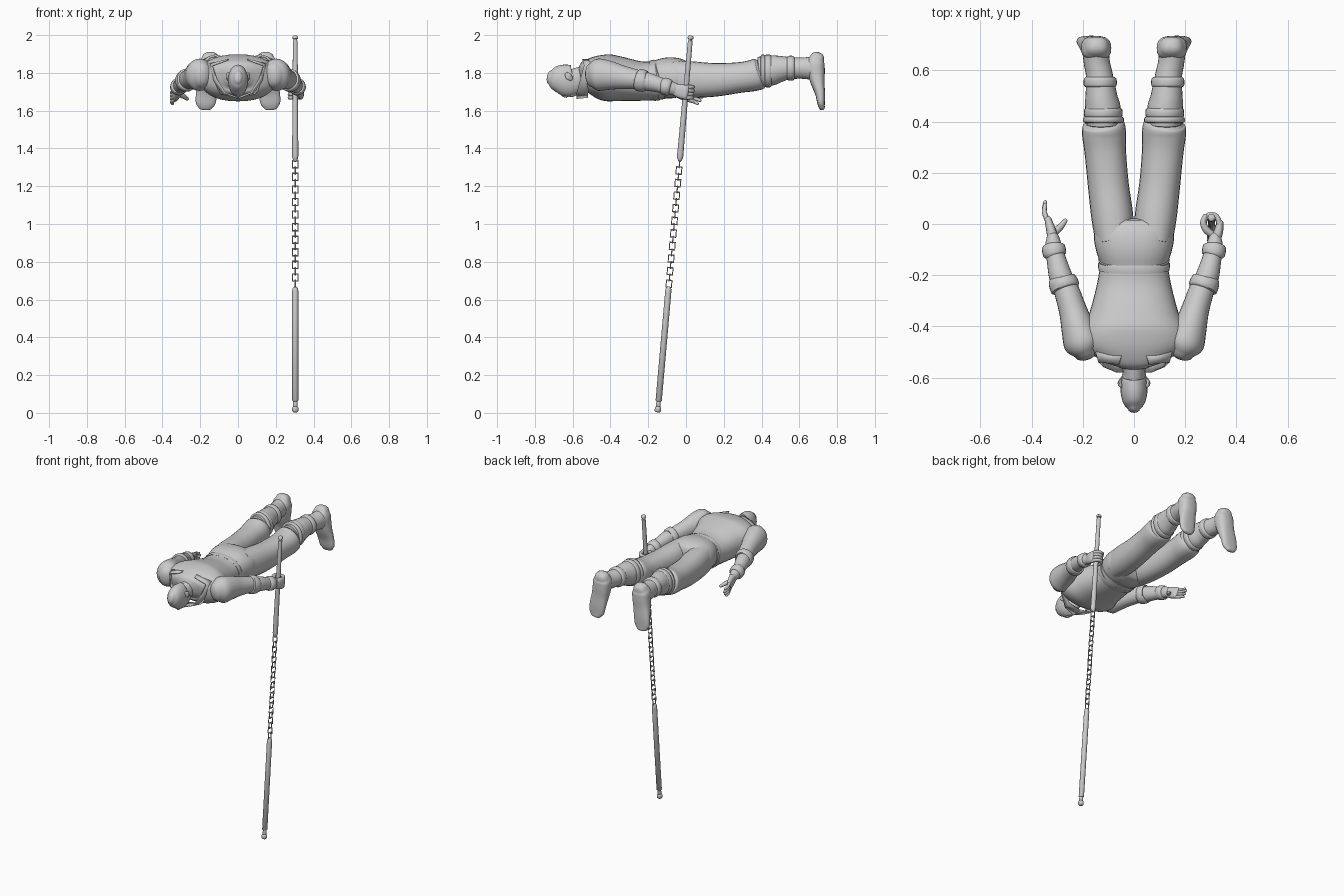
import bpy, bmesh, math
from mathutils import Vector, Matrix

grey = bpy.data.materials.new("plain grey")
grey.diffuse_color = (0.6, 0.6, 0.6, 1)


def finish(ob, mirror=False, angle=50):
    ob.data.materials.append(grey)
    if mirror:
        ob.modifiers.new("mirror", 'MIRROR')
    bpy.ops.object.select_all(action='DESELECT')
    bpy.context.view_layer.objects.active = ob
    ob.select_set(True)
    bpy.ops.object.shade_smooth_by_angle(angle=math.radians(angle))
    return ob


def mesh_object(name, bm):
    bmesh.ops.recalc_face_normals(bm, faces=bm.faces)
    me = bpy.data.meshes.new(name)
    bm.to_mesh(me)
    bm.free()
    ob = bpy.data.objects.new(name, me)
    bpy.context.collection.objects.link(ob)
    return ob


def smooth_path(pts, steps):
    """Catmull-Rom through (x, y, z, half width, half height) stations."""
    p = [Vector(q) for q in pts]
    p = [p[0] * 2 - p[1]] + p + [p[-1] * 2 - p[-2]]
    out = []
    for a, b, c, d in zip(p, p[1:], p[2:], p[3:]):
        for k in range(steps):
            t = k / steps
            out.append((b * 2 + (c - a) * t + (a * 2 - b * 5 + c * 4 - d) * t * t
                        + (b * 3 - a - c * 3 + d) * t ** 3) * 0.5)
    return out + [p[-2]]


def loft(name, pts, ref=(0, 0, 1), seg=24, power=2.0, steps=4, dome=0.6, mirror=False):
    """Skin of super-elliptical rings along a path, with domed ends."""
    st = smooth_path(pts, steps) if steps > 1 else [Vector(q) for q in pts]
    pos = [q.to_3d() if len(q) == 3 else Vector(q[:3]) for q in st]
    rings = []
    for i, q in enumerate(st):
        t = (pos[min(i + 1, len(st) - 1)] - pos[max(i - 1, 0)]).normalized()
        side = t.cross(Vector(ref)).normalized()
        rings.append((pos[i], side, side.cross(t), t, q[3], q[4]))

    def cap(ring, sign):
        c, s, u, t, a, b = ring
        r = min(a, b) * dome
        return [(c + t * sign * r * math.sin(w), s, u, t, a * math.cos(w), b * math.cos(w))
                for w in (0.5, 1.0, 1.4)]
    if dome:
        rings = cap(rings[0], -1)[::-1] + rings + cap(rings[-1], 1)
    bm = bmesh.new()
    loops = []
    for c, s, u, t, a, b in rings:
        loop = []
        for k in range(seg):
            w = 2 * math.pi * k / seg
            cw, sw = math.cos(w), math.sin(w)
            x = math.copysign(abs(cw) ** (2 / power), cw)
            y = math.copysign(abs(sw) ** (2 / power), sw)
            loop.append(bm.verts.new(c + s * a * x + u * b * y))
        loops.append(loop)
    for l0, l1 in zip(loops, loops[1:]):
        for k in range(seg):
            bm.faces.new((l0[k], l0[k - 1], l1[k - 1], l1[k]))
    bm.faces.new(loops[0])
    bm.faces.new(loops[-1])
    return finish(mesh_object(name, bm), mirror)


# Torso, lying face down with the head toward -y
loft("jacket", [(0, -.55, 1.78, .07, .06), (0, -.525, 1.785, .14, .085), (0, -.48, 1.783, .2, .108),
                (0, -.42, 1.775, .205, .124), (0, -.35, 1.768, .175, .118), (0, -.25, 1.757, .148, .105),
                (0, -.17, 1.758, .134, .103), (0, -.14, 1.765, .14, .108)],
     seg=32, power=2.3, dome=.2)
loft("belt", [(0, -.185, 1.758, .133, .1), (0, -.18, 1.758, .139, .107), (0, -.155, 1.762, .141, .109),
              (0, -.15, 1.762, .133, .1)], seg=32, power=2.3, steps=1, dome=0)
loft("hips", [(0, -.16, 1.765, .13, .1), (0, -.1, 1.773, .149, .108), (0, -.05, 1.773, .157, .106),
              (0, -.01, 1.768, .15, .095)], seg=32, power=2.3, dome=.3)

# Legs with knee and ankle bands
loft("trouser_leg", [(.075, -.07, 1.772, .075, .095), (.085, .03, 1.765, .082, .096), (.1, .15, 1.763, .08, .089),
                     (.112, .28, 1.775, .081, .081), (.117, .35, 1.785, .086, .083),
                     (.118, .385, 1.795, .083, .083), (.12, .40, 1.80, .07, .072)], power=2.2, dome=.2, mirror=True)
loft("shin", [(.12, .39, 1.805, .065, .08), (.122, .45, 1.813, .07, .08), (.127, .49, 1.82, .064, .072),
              (.131, .54, 1.825, .057, .06), (.137, .59, 1.825, .052, .056), (.145, .63, 1.825, .051, .057),
              (.15, .68, 1.825, .052, .064), (.15, .715, 1.825, .05, .064)], dome=.1, mirror=True)


def band(name, x, y0, y1, z, rx, rz):
    m = .2 * (y1 - y0)
    loft(name, [(x, y0, z, rx * .86, rz * .86), (x, y0 + m / 2, z, rx * .97, rz * .97), (x, y0 + 2 * m, z, rx, rz),
                (x, y1 - m, z, rx * .98, rz * .98), (x, y1, z, rx * .86, rz * .86)], steps=2, dome=0, mirror=True)


band("knee_strap", .119, .395, .42, 1.807, .08, .09)
band("knee_band", .12, .415, .455, 1.81, .076, .087)
band("ankle_band", .132, .535, .575, 1.825, .065, .066)
# Foot, heel at the top and toes pointing down
loft("foot", [(.145, .695, 1.88, .045, .038), (.147, .687, 1.85, .058, .047), (.15, .69, 1.80, .058, .045),
              (.157, .697, 1.75, .056, .037), (.166, .71, 1.69, .056, .026), (.172, .715, 1.64, .052, .02),
              (.174, .72, 1.615, .036, .015)], ref=(0, 1, 0), power=2.6, dome=.8, mirror=True)

# Head, face downward
loft("head", [(0, -.722, 1.777, .024, .036), (0, -.70, 1.773, .042, .06), (0, -.66, 1.767, .052, .078),
              (0, -.62, 1.758, .052, .085), (0, -.59, 1.76, .047, .074), (0, -.57, 1.772, .044, .057),
              (0, -.53, 1.78, .06, .06)], dome=.6)
loft("nose", [(0, -.665, 1.692, .006, .006), (0, -.645, 1.681, .009, .01), (0, -.632, 1.677, .011, .009)],
     seg=12)
loft("chin", [(0, -.608, 1.685, .022, .014), (0, -.59, 1.69, .018, .013)], seg=16, steps=1, dome=1)
loft("ear", [(.05, -.635, 1.795, .006, .012), (.056, -.622, 1.782, .008, .018), (.05, -.606, 1.765, .006, .011)],
     seg=12, mirror=True)

# Stand-up collar: a thin strip from the nape round to the throat
outer = [(.06, -.55, 1.872), (.14, -.54, 1.84), (.118, -.56, 1.765), (.07, -.58, 1.69), (.0, -.58, 1.662)]
inner = [(.05, -.515, 1.875), (.15, -.50, 1.85), (.14, -.5, 1.76), (.09, -.52, 1.685), (.0, -.52, 1.668)]
bm = bmesh.new()
o = [bm.verts.new(v) for v in outer]
n = [bm.verts.new(v) for v in inner]
for i in range(4):
    bm.faces.new((o[i], o[i + 1], n[i + 1], n[i]))
collar = mesh_object("collar", bm)
collar.modifiers.new("thickness", 'SOLIDIFY').thickness = .008
finish(collar, True, 60)

# Arms, shared by both sides
loft("upper_arm", [(.185, -.50, 1.787, .05, .065), (.2, -.465, 1.79, .074, .085), (.218, -.41, 1.787, .066, .078),
                   (.238, -.34, 1.777, .055, .063), (.26, -.27, 1.767, .05, .053), (.275, -.23, 1.76, .046, .048)],
     mirror=True)
loft("forearm", [(.27, -.25, 1.763, .045, .048), (.288, -.2, 1.753, .045, .048), (.303, -.14, 1.737, .038, .041),
                 (.314, -.09, 1.723, .034, .037), (.317, -.05, 1.711, .024, .032)], mirror=True)
loft("elbow_cuff", [(.265, -.258, 1.765, .045, .048), (.268, -.25, 1.763, .058, .06), (.282, -.218, 1.756, .055, .057),
                    (.284, -.21, 1.755, .044, .046)], steps=2, dome=0, mirror=True)
loft("wrist_cuff", [(.309, -.125, 1.732, .036, .038), (.31, -.12, 1.731, .045, .045), (.315, -.088, 1.723, .045, .044),
                    (.316, -.08, 1.721, .03, .034)], steps=2, dome=0, mirror=True)

# Weapon axis
SX = .303
top, bottom = Vector((SX, .025, 1.997)), Vector((SX, -.15, .003))


def axis(z):
    return bottom.lerp(top, (z - bottom.z) / (top.z - bottom.z))


# Gripping hand: palm outside, fingers curled round the stick
loft("grip_palm", [(.318, -.06, 1.712, .02, .03), (.33, -.03, 1.703, .018, .037), (.336, .005, 1.697, .014, .036)],
     power=2.5)
for i in range(4):
    c = axis(1.669 + .0185 * i)
    loft("grip_finger", [(c.x + .03 * math.cos(w), c.y + .034 * math.sin(w) + .002, c.z, .0105, .0105)
                         for w in (-.2, .5, 1.2, 1.9, 2.6, 3.3, 3.9)], seg=12, steps=2, dome=1)
loft("grip_thumb", [(.31, -.045, 1.716, .014, .014), (.282, -.022, 1.724, .014, .014), (.27, .005, 1.728, .012, .012),
                    (.278, .03, 1.728, .01, .01)], seg=12, dome=1)

# Open hand on the other side
loft("open_palm", [(-.316, -.06, 1.712, .021, .029), (-.324, -.025, 1.697, .019, .036),
                   (-.335, .015, 1.682, .014, .036)], power=2.5)
for i in range(4):
    z = 1.657 + .017 * i
    reach = (.07, .085, .095, .085)[i]
    loft("open_finger", [(-.334, .005, z, .01, .01), (-.35, .045, z - .01, .0095, .0095),
                         (-.347, reach - .01, z - .02, .008, .008)], seg=12, dome=1)
loft("open_thumb", [(-.315, -.035, 1.69, .016, .015), (-.288, -.012, 1.675, .013, .013),
                    (-.269, .012, 1.662, .009, .009)], seg=12, dome=1)


# Sticks, end knobs and chain sockets
def stick(name, stations):
    loft(name, [(*axis(z), r, r) for z, r in stations], ref=(0, 1, 0), seg=16, steps=1, dome=0)


stick("upper_stick", [(1.33, .006), (1.345, .014), (1.36, .0165), (1.97, .0125), (1.972, .009), (1.978, .009),
                      (1.98, .015), (1.992, .015), (1.997, .009)])
stick("lower_stick", [(.67, .006), (.66, .014), (.645, .0165), (.065, .0165), (.06, .011), (.04, .013),
                      (.034, .011), (.028, .017), (.01, .017), (.003, .01)])

# Chain of square links, each turned a quarter from the last
along = (top - bottom).normalized()
COUNT = 20
for i in range(COUNT):
    c = axis(.667 + (i + .5) * (1.333 - .667) / COUNT)
    across = Vector((1, 0, 0)) if i % 2 else along.cross(Vector((1, 0, 0)))
    rot = Matrix((along, across, along.cross(across))).transposed().to_4x4()
    bpy.ops.mesh.primitive_torus_add(major_segments=4, minor_segments=6, major_radius=.0205, minor_radius=.0035)
    link = bpy.context.object
    link.name = "chain_link"
    link.data.transform(Matrix.Translation(c) @ rot @ Matrix.Diagonal((1.3, 1, 1, 1))
                        @ Matrix.Rotation(math.pi / 4, 4, 'Z'))
    finish(link, angle=70)
